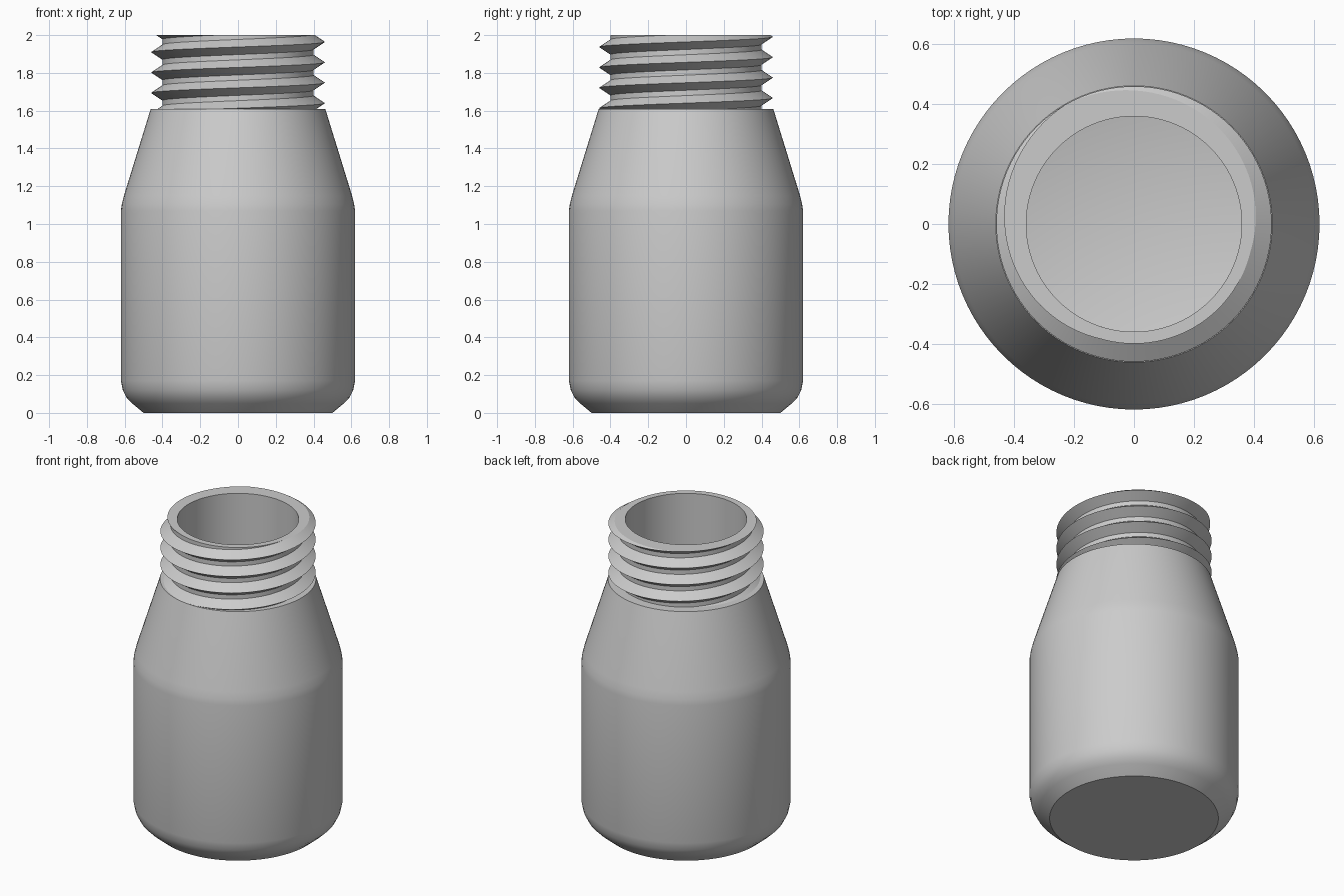
import bpy, bmesh, math

SEG = 96
SHOULDER_Z, TOP_Z = 1.61, 2.0
ROOT_R, CREST_R, BORE_R = 0.40, 0.46, 0.36
PITCH, HALF_WIDTH = 0.108, 0.04
FIRST_CREST = 1.64

cube = bpy.data.objects.get("Cube")
if cube:
    bpy.data.objects.remove(cube, do_unlink=True)

grey = bpy.data.materials.new("light_grey")
grey.use_nodes = True
colour = (0.6, 0.6, 0.6, 1)
grey.diffuse_color = colour
grey.node_tree.nodes["Principled BSDF"].inputs["Base Color"].default_value = colour


def polar(r, i, z):
    a = 2 * math.pi * i / SEG
    return (r * math.cos(a), r * math.sin(a), z)


def finish(name, bm):
    mesh = bpy.data.meshes.new(name)
    bm.to_mesh(mesh)
    bm.free()
    mesh.materials.append(grey)
    obj = bpy.data.objects.new(name, mesh)
    bpy.context.collection.objects.link(obj)
    bpy.ops.object.select_all(action="DESELECT")
    obj.select_set(True)
    bpy.context.view_layer.objects.active = obj
    bpy.ops.object.shade_smooth_by_angle(angle=math.radians(32))
    return obj


# Body: one turned profile, up the outside and down the inside
profile = [(0.50, 0), (0.56, 0.05), (0.59, 0.08), (0.61, 0.12), (0.62, 0.17),
           (0.62, 1.07), (0.615, 1.105), (0.604, 1.15), (0.462, SHOULDER_Z),
           (BORE_R, SHOULDER_Z), (BORE_R, 1.57), (0.51, 1.1),
           (0.53, 1.04), (0.53, 0.17), (0.50, 0.10), (0.46, 0.08)]
bm = bmesh.new()
rings = [[bm.verts.new(polar(r, i, z)) for i in range(SEG)] for r, z in profile]
for low, high in zip(rings, rings[1:]):
    for i in range(SEG):
        j = (i + 1) % SEG
        bm.faces.new((low[i], low[j], high[j], high[i]))
bm.faces.new(rings[0][::-1])
bm.faces.new(rings[-1])
finish("bottle_body", bm)

# Threaded neck: a right-handed helical strip, one V ridge per turn
ridge = [(-HALF_WIDTH, ROOT_R), (0, CREST_R), (HALF_WIDTH, ROOT_R)]
rows = [(turn, d, r) for turn in range(-2, 6) for d, r in ridge]
bm = bmesh.new()
columns = [[bm.verts.new(polar(r, i, FIRST_CREST + PITCH * (turn + i / SEG) + d))
            for turn, d, r in rows] for i in range(SEG)]
step = len(ridge)
for i in range(SEG):
    here = columns[i]
    # the last column joins the first one a full turn higher
    after = columns[i + 1] if i + 1 < SEG else columns[0][step:]
    for k in range(len(after) - 1):
        bm.faces.new((here[k], after[k], after[k + 1], here[k + 1]))

# Trim the thread flush with the shoulder and the rim
for z, side in ((SHOULDER_Z, -1), (TOP_Z, 1)):
    bmesh.ops.bisect_plane(bm, geom=bm.verts[:] + bm.edges[:] + bm.faces[:], dist=1e-6,
                           plane_co=(0, 0, z), plane_no=(0, 0, side), clear_outer=True)

# Rim and bore, extruded from the trimmed top edge
edges = [e for e in bm.edges if e.is_boundary
         and all(abs(v.co.z - TOP_Z) < 1e-4 for v in e.verts)]
for z in (TOP_Z, SHOULDER_Z):
    new = bmesh.ops.extrude_edge_only(bm, edges=edges)["geom"]
    edges = [g for g in new if isinstance(g, bmesh.types.BMEdge)]
    for v in (g for g in new if isinstance(g, bmesh.types.BMVert)):
        s = BORE_R / math.hypot(v.co.x, v.co.y)
        v.co = (v.co.x * s, v.co.y * s, z)
bmesh.ops.recalc_face_normals(bm, faces=bm.faces[:])
bm.faces.ensure_lookup_table()
# The outer side must face outward
outer = max(bm.faces, key=lambda f: f.calc_center_median().xy.length)
if outer.normal.xy.dot(outer.calc_center_median().xy) < 0:
    bmesh.ops.reverse_faces(bm, faces=bm.faces[:])
finish("threaded_neck", bm)
